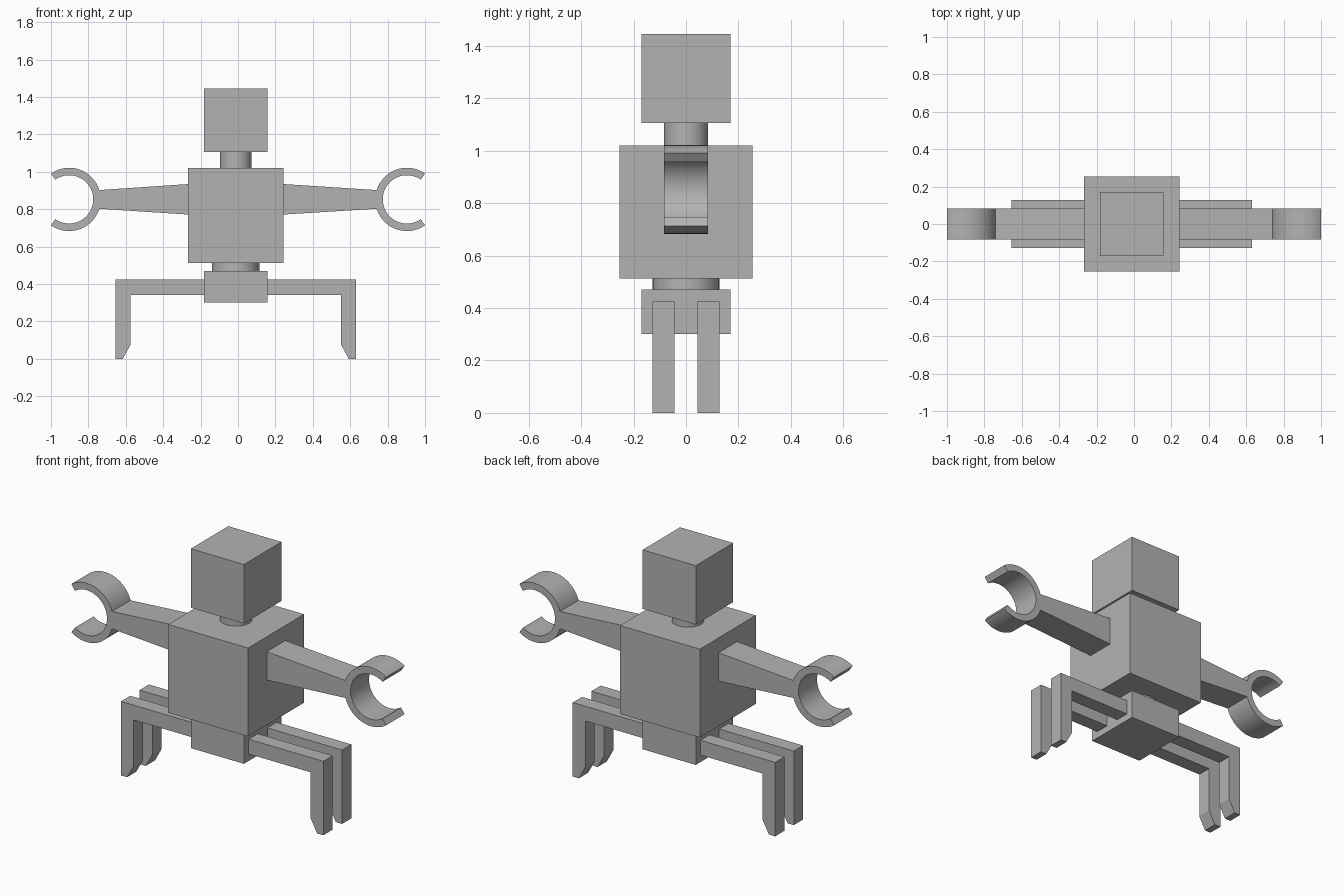
import bpy, bmesh, math

if "Cube" in bpy.data.objects:
    bpy.data.objects.remove(bpy.data.objects["Cube"])

CX = -0.012  # centre line of the body and legs

grey = bpy.data.materials.new("plain grey")
grey.diffuse_color = (0.45, 0.45, 0.45, 1)
grey.use_nodes = True
grey.node_tree.nodes["Principled BSDF"].inputs["Base Color"].default_value = grey.diffuse_color


def finish(name, bm, smooth=False):
    bmesh.ops.recalc_face_normals(bm, faces=bm.faces)
    mesh = bpy.data.meshes.new(name)
    bm.to_mesh(mesh)
    bm.free()
    mesh.materials.append(grey)
    ob = bpy.data.objects.new(name, mesh)
    bpy.context.collection.objects.link(ob)
    if smooth:
        bpy.ops.object.select_all(action='DESELECT')
        ob.select_set(True)
        bpy.context.view_layer.objects.active = ob
        bpy.ops.object.shade_smooth_by_angle(angle=math.radians(30))
    return ob


def box(name, half_x, half_y, z0, z1):
    bm = bmesh.new()
    bmesh.ops.create_cube(bm, size=1)
    for v in bm.verts:
        v.co = (CX + v.co.x * 2 * half_x, v.co.y * 2 * half_y,
                z0 + (v.co.z + 0.5) * (z1 - z0))
    return finish(name, bm)


def cylinder(name, r, z0, z1):
    bm = bmesh.new()
    bmesh.ops.create_cone(bm, cap_ends=True, segments=64,
                          radius1=r, radius2=r, depth=z1 - z0)
    bmesh.ops.translate(bm, verts=bm.verts, vec=(CX, 0, (z0 + z1) / 2))
    return finish(name, bm, True)


def extrude_profile(name, points, y0, y1, smooth=False):
    """Extrude an x-z outline along y."""
    bm = bmesh.new()
    face = bm.faces.new([bm.verts.new((x, y0, z)) for x, z in points])
    geo = bmesh.ops.extrude_face_region(bm, geom=[face])["geom"]
    moved = [g for g in geo if isinstance(g, bmesh.types.BMVert)]
    bmesh.ops.translate(bm, verts=moved, vec=(0, y1 - y0, 0))
    return finish(name, bm, smooth)


# Head, neck, torso, waist and hips
box("head", 0.169, 0.17, 1.106, 1.445)
cylinder("neck", 0.084, 1.018, 1.108)
box("torso", 0.254, 0.254, 0.512, 1.02)
cylinder("waist", 0.127, 0.468, 0.514)
box("hips", 0.169, 0.17, 0.30, 0.47)

# Arms: tapered bar ending in an open ring claw
CLAW_X, CLAW_Z, R_OUT, R_IN = 0.903, 0.852, 0.169, 0.129
OPEN = math.radians(55)           # half angle of the claw opening
JOIN = math.asin(0.05 / R_OUT)    # half angle where the arm meets the ring
N = 24


def arc(r, a0, a1, n):
    return [(CLAW_X + r * math.cos(a0 + (a1 - a0) * i / n),
             CLAW_Z + r * math.sin(a0 + (a1 - a0) * i / n)) for i in range(n + 1)]


for side, label in ((-1, "left"), (1, "right")):
    outline = [(0.24, 0.77), (0.24, 0.935)]
    outline += arc(R_OUT, math.pi - JOIN, OPEN, N)
    outline += arc(R_IN, OPEN, 2 * math.pi - OPEN, 2 * N)
    outline += arc(R_OUT, 2 * math.pi - OPEN, math.pi + JOIN, N)
    outline = [(side * x if x > 0.25 else side * x + CX, z) for x, z in outline]
    extrude_profile(label + "_arm", outline, -0.084, 0.084, True)

# Legs: two bent legs per side with chamfered feet
leg = [(0.165, 0.34), (0.563, 0.34), (0.563, 0.075), (0.604, 0.0),
       (0.643, 0.0), (0.643, 0.425), (0.165, 0.425)]
for side, label in ((-1, "left"), (1, "right")):
    for y, place in ((-0.085, "front"), (0.085, "back")):
        extrude_profile(f"{label}_{place}_leg", [(CX + side * x, z) for x, z in leg],
                        y - 0.042, y + 0.042)
